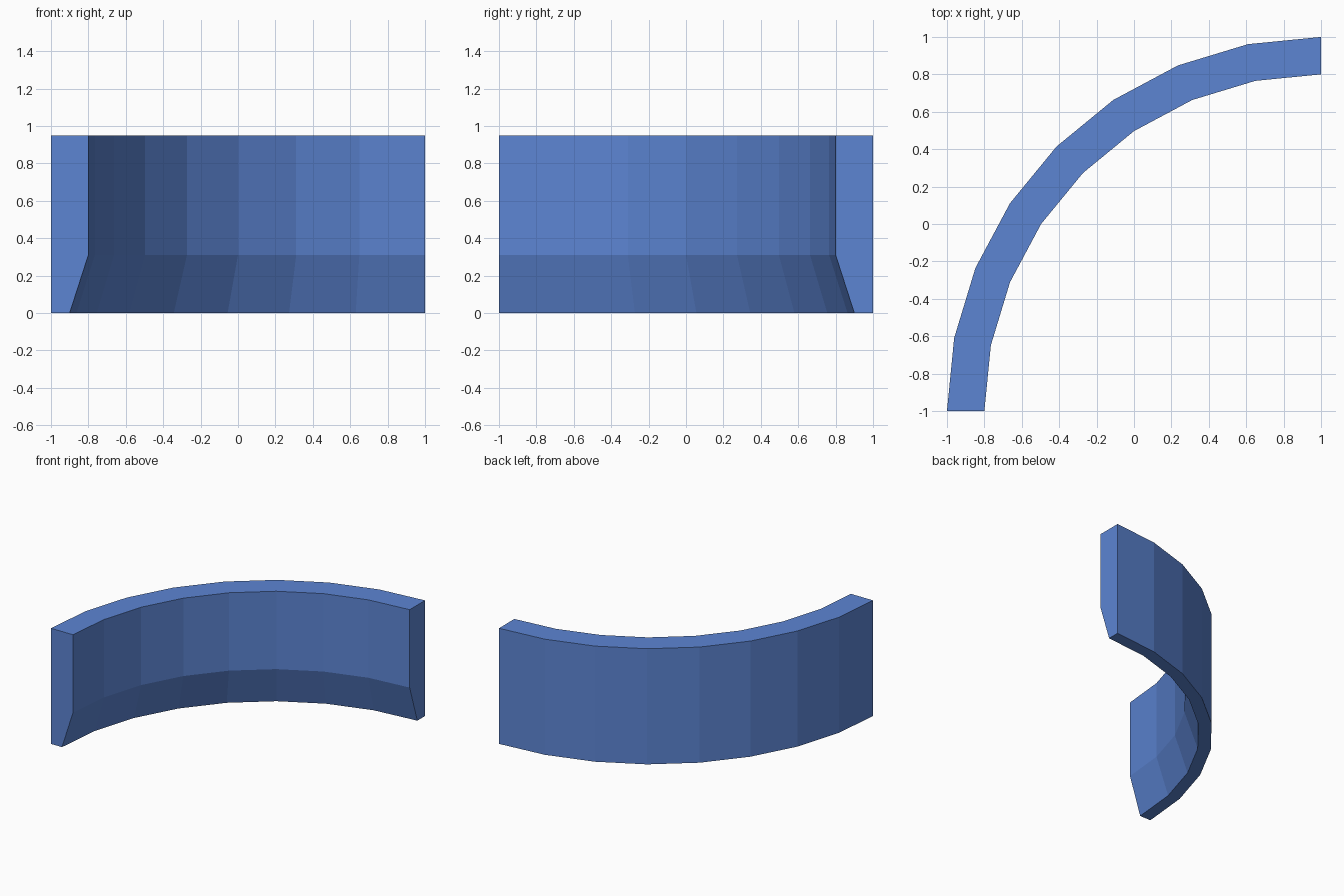
import bpy, bmesh, math
from mathutils import Vector

if "Cube" in bpy.data.objects:
    bpy.data.objects.remove(bpy.data.objects["Cube"])

CENTER = Vector((1, -1, 0))
SEGMENTS = 8
# Wall cross-section: (radius, height), with the inner foot tapering outward
PROFILE = [(2.0, 0), (2.0, 0.95), (1.8, 0.95), (1.8, 0.31), (1.9, 0)]

# Sweep the cross-section through a quarter circle
bm = bmesh.new()
rings = []
for i in range(SEGMENTS + 1):
    a = math.radians(180 - 90 * i / SEGMENTS)
    rings.append([bm.verts.new(CENTER + Vector((r * math.cos(a), r * math.sin(a), z)))
                  for r, z in PROFILE])
n = len(PROFILE)
for a, b in zip(rings, rings[1:]):
    for j in range(n):
        k = (j + 1) % n
        bm.faces.new((a[j], a[k], b[k], b[j]))

# Close the two ends
bm.faces.new(rings[0])
bm.faces.new(rings[-1])
bmesh.ops.recalc_face_normals(bm, faces=bm.faces)

mesh = bpy.data.meshes.new("curved_wall")
bm.to_mesh(mesh)
bm.free()
wall = bpy.data.objects.new("curved_wall", mesh)
bpy.context.collection.objects.link(wall)

# Blue finish
blue = bpy.data.materials.new("blue")
blue.diffuse_color = (0.107, 0.233, 0.65, 1)
blue.use_nodes = True
blue.node_tree.nodes["Principled BSDF"].inputs["Base Color"].default_value = blue.diffuse_color
mesh.materials.append(blue)
